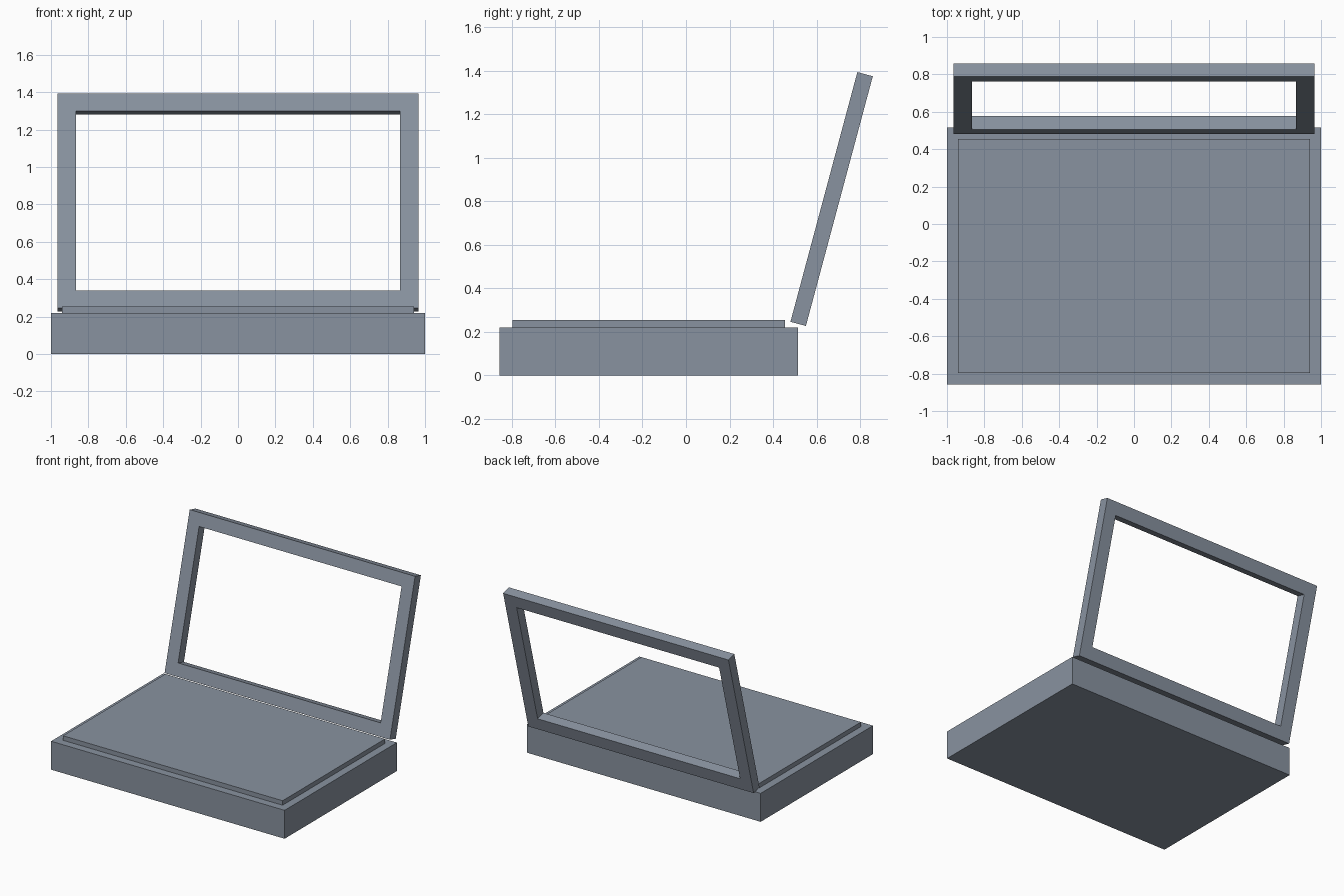
import bpy, bmesh
from math import radians
from mathutils import Matrix

if "Cube" in bpy.data.objects:
    bpy.data.objects.remove(bpy.data.objects["Cube"])

slate = bpy.data.materials.new("slate")
slate.diffuse_color = (0.25, 0.29, 0.35, 1)
slate.use_nodes = True
slate.node_tree.nodes["Principled BSDF"].inputs["Base Color"].default_value = slate.diffuse_color


def add_object(name, bm):
    bmesh.ops.recalc_face_normals(bm, faces=bm.faces)
    mesh = bpy.data.meshes.new(name)
    bm.to_mesh(mesh)
    bm.free()
    mesh.materials.append(slate)
    obj = bpy.data.objects.new(name, mesh)
    bpy.context.collection.objects.link(obj)
    return obj


def box(name, lo, hi):
    size = [b - a for a, b in zip(lo, hi)]
    centre = [(a + b) / 2 for a, b in zip(lo, hi)]
    bm = bmesh.new()
    bmesh.ops.create_cube(bm, size=1, matrix=Matrix.Translation(centre) @ Matrix.Diagonal((*size, 1)))
    return add_object(name, bm)


# Lower body and the raised deck on top of it
box("base", (-1, -0.858, 0), (1, 0.515, 0.22))
box("top_deck", (-0.94, -0.797, 0.22), (0.94, 0.455, 0.255))

# Open screen frame: outer and inner rectangles, front and back, bridged into a ring
WIDTH, HEIGHT, DEPTH, BORDER = 1.93, 1.188, 0.0735, 0.098
bm = bmesh.new()


def rectangle(y, inset):
    x, low, high = WIDTH / 2 - inset, inset, HEIGHT - inset
    return [bm.verts.new((px, y, pz)) for px, pz in ((-x, low), (x, low), (x, high), (-x, high))]


loops = [rectangle(0, 0), rectangle(0, BORDER), rectangle(DEPTH, BORDER), rectangle(DEPTH, 0)]
for k in range(4):
    a, b = loops[k], loops[(k + 1) % 4]
    for i in range(4):
        j = (i + 1) % 4
        bm.faces.new((a[i], a[j], b[j], b[i]))
frame = add_object("screen_frame", bm)

# Lean the frame back over the rear edge
frame.location = (0, 0.48, 0.246)
frame.rotation_euler.x = radians(-15)
